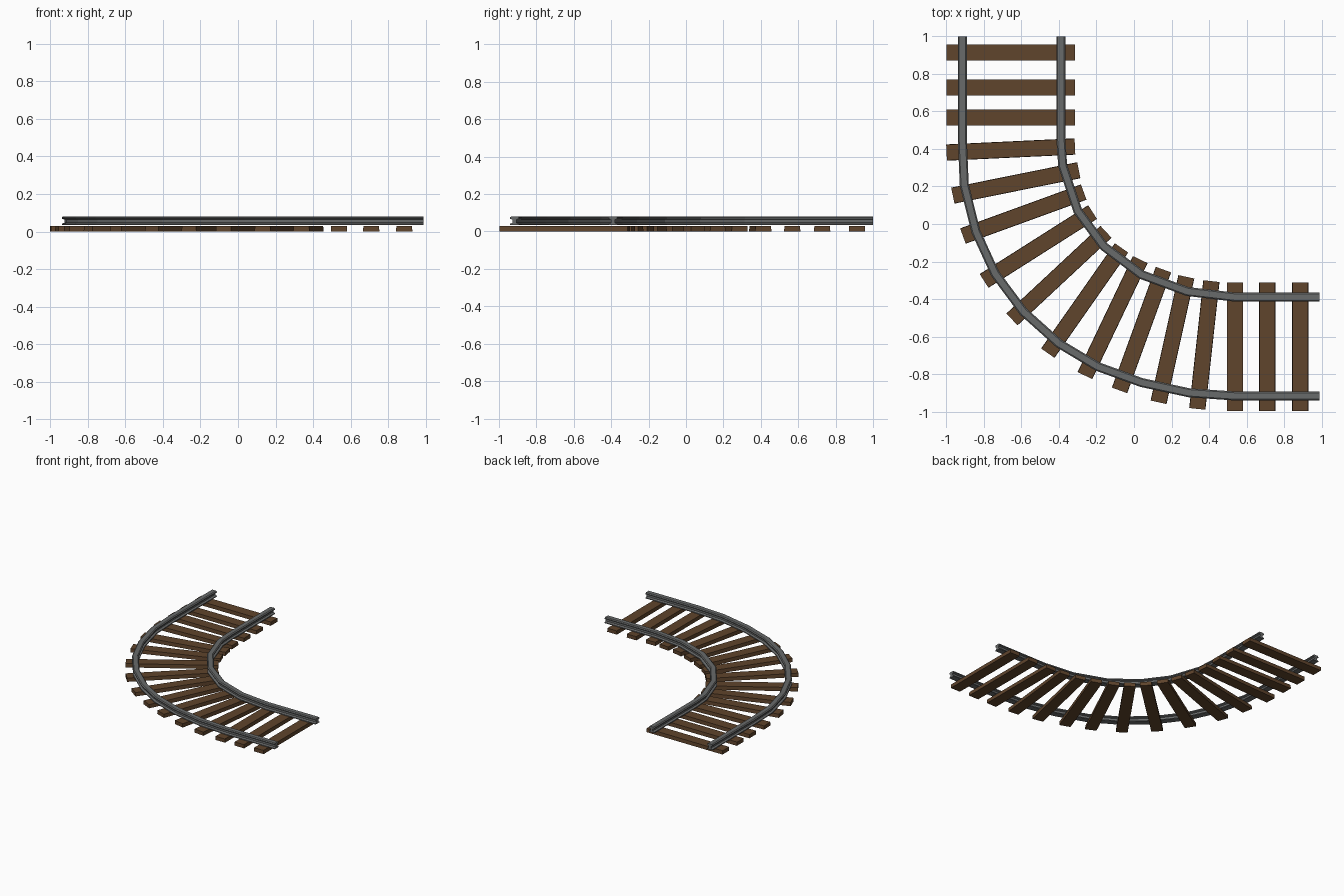
import bpy
import bmesh
from math import radians
from mathutils import Vector, Matrix

cube = bpy.data.objects.get("Cube")
if cube:
    bpy.data.objects.remove(cube, do_unlink=True)


def make_material(name, rgb):
    mat = bpy.data.materials.new(name)
    mat.use_nodes = True
    mat.diffuse_color = (*rgb, 1)
    mat.node_tree.nodes["Principled BSDF"].inputs["Base Color"].default_value = (*rgb, 1)
    return mat


steel = make_material("steel grey", (0.14, 0.145, 0.145))
wood = make_material("dark brown wood", (0.115, 0.058, 0.025))


def finish(bm, name, mat):
    bmesh.ops.recalc_face_normals(bm, faces=bm.faces)
    mesh = bpy.data.meshes.new(name)
    bm.to_mesh(mesh)
    bm.free()
    mesh.materials.append(mat)
    obj = bpy.data.objects.new(name, mesh)
    bpy.context.collection.objects.link(obj)
    return obj


# Half of the I-shaped rail section (offset, height), mirrored to close it
half = [(0.024, 0.034), (0.024, 0.041), (0.010, 0.047), (0.010, 0.063),
        (0.024, 0.068), (0.024, 0.075), (0.017, 0.081)]
section = half + [(-u, z) for u, z in reversed(half)]


def rail(name, path):
    """Sweep the section along a flat path with mitred corners."""
    pts = [Vector(p) for p in path]
    bm = bmesh.new()
    rings = []
    for i, p in enumerate(pts):
        before = (p - pts[i - 1]).normalized() if i else None
        after = (pts[i + 1] - p).normalized() if i < len(pts) - 1 else None
        before, after = before or after, after or before
        tangent = (before + after).normalized()
        side = Vector((-tangent.y, tangent.x)) / tangent.dot(after)
        rings.append([bm.verts.new((*(p + side * u), z)) for u, z in section])
    n = len(section)
    for a, b in zip(rings, rings[1:]):
        for j in range(n):
            k = (j + 1) % n
            bm.faces.new((a[j], a[k], b[k], b[j]))
    bm.faces.new(rings[0])
    bm.faces.new(rings[-1])
    return finish(bm, name, steel)


rail("outer_rail", [(-0.915, 1), (-0.915, 0.45), (-0.905, 0.21), (-0.843, -0.04),
                    (-0.74, -0.265), (-0.59, -0.467), (-0.40, -0.637),
                    (-0.194, -0.76), (0.04, -0.845), (0.295, -0.90),
                    (0.54, -0.917), (0.99, -0.917)])
rail("inner_rail", [(-0.39, 1), (-0.39, 0.45), (-0.38, 0.31), (-0.30, 0.07),
                    (-0.16, -0.12), (0.04, -0.27), (0.285, -0.36),
                    (0.54, -0.39), (0.99, -0.39)])


# Wooden sleepers: centre x, centre y, angle in degrees
sleepers = [(0.886, -0.655, 90), (0.71, -0.655, 90), (0.538, -0.655, 90),
            (0.375, -0.645, 83.7), (0.205, -0.616, 77.5), (0.04, -0.565, 70),
            (-0.114, -0.499, 64.5), (-0.263, -0.408, 55), (-0.40, -0.275, 43),
            (-0.51, -0.12, 32.4), (-0.59, 0.053, 20), (-0.63, 0.219, 11.4),
            (-0.657, 0.397, 2.7), (-0.657, 0.568, 0), (-0.657, 0.728, 0),
            (-0.657, 0.914, 0)]
for i, (x, y, angle) in enumerate(sleepers, 1):
    bm = bmesh.new()
    bmesh.ops.create_cube(bm, size=1)
    for v in bm.verts:
        taper = 0.96 if v.co.z > 0 else 1
        v.co = (v.co.x * 0.685, v.co.y * 0.087 * taper, 0.03 * (v.co.z + 0.5))
    bm.transform(Matrix.Translation((x, y, 0)) @ Matrix.Rotation(radians(angle), 4, "Z"))
    finish(bm, f"sleeper_{i}", wood)
